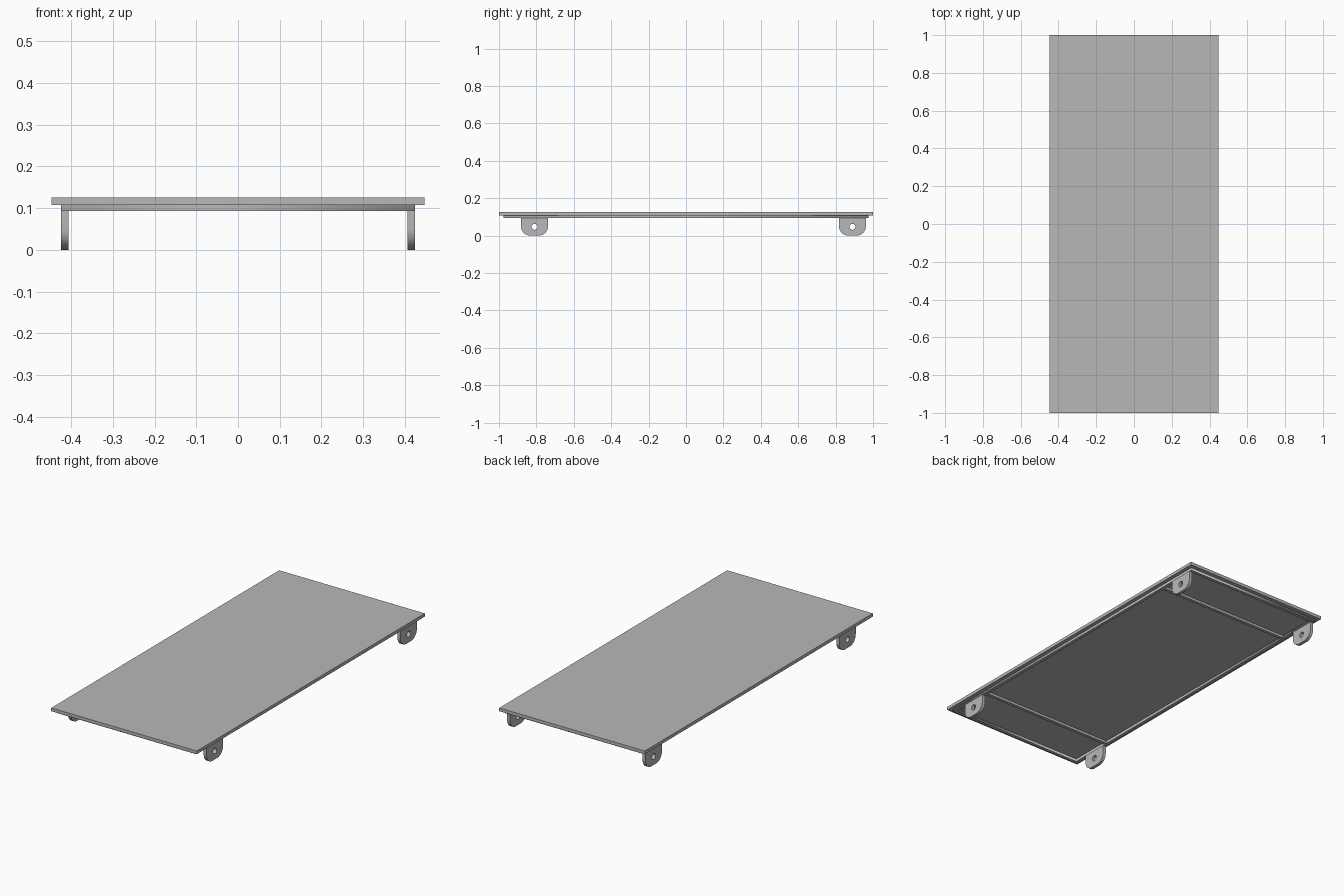
import bpy, bmesh, math
from mathutils import Matrix, Vector

cube = bpy.data.objects.get("Cube")
if cube:
    bpy.data.objects.remove(cube, do_unlink=True)

# Overall dimensions
HALF_W, HALF_L = 0.447, 1.0
RIM_W, RIM_L = 0.425, 0.977
WALL = 0.018
Z_RIM, Z_PLATE, Z_TOP = 0.093, 0.107, 0.125

grey = bpy.data.materials.new("plain grey")
grey.use_nodes = True
grey.diffuse_color = (0.48, 0.48, 0.48, 1)
grey.node_tree.nodes["Principled BSDF"].inputs["Base Color"].default_value = (0.48, 0.48, 0.48, 1)


def add_mesh(name, mesh):
    mesh.materials.clear()
    mesh.materials.append(grey)
    obj = bpy.data.objects.new(name, mesh)
    bpy.context.collection.objects.link(obj)
    return obj


def box(name, low, high):
    low, high = Vector(low), Vector(high)
    bm = bmesh.new()
    bmesh.ops.create_cube(bm, size=1)
    bmesh.ops.scale(bm, vec=high - low, verts=bm.verts)
    bmesh.ops.translate(bm, vec=(low + high) / 2, verts=bm.verts)
    mesh = bpy.data.meshes.new(name)
    bm.to_mesh(mesh)
    bm.free()
    return add_mesh(name, mesh)


def extrusion(name, outlines, thickness, matrix):
    """Solid from a flat outline; further outlines inside it become holes."""
    curve = bpy.data.curves.new(name + " profile", "CURVE")
    curve.dimensions, curve.fill_mode = "2D", "BOTH"
    curve.extrude = thickness / 2
    for points in outlines:
        spline = curve.splines.new("POLY")
        spline.points.add(len(points) - 1)
        for p, (u, v) in zip(spline.points, points):
            p.co = (u, v, 0, 1)
        spline.use_cyclic_u = True
    temp = bpy.data.objects.new(name + " profile", curve)
    bpy.context.collection.objects.link(temp)
    bpy.context.view_layer.update()
    graph = bpy.context.evaluated_depsgraph_get()
    mesh = bpy.data.meshes.new_from_object(temp.evaluated_get(graph))
    bpy.data.objects.remove(temp, do_unlink=True)
    bpy.data.curves.remove(curve)
    bm = bmesh.new()
    bm.from_mesh(mesh)
    bmesh.ops.remove_doubles(bm, verts=bm.verts, dist=1e-5)
    bmesh.ops.transform(bm, matrix=matrix, verts=bm.verts)
    bmesh.ops.recalc_face_normals(bm, faces=bm.faces)
    bm.to_mesh(mesh)
    bm.free()
    return add_mesh(name, mesh)


def rectangle(a, b):
    return [(-a, -b), (a, -b), (a, b), (-a, b)]


def arc(cx, cy, r, start, end, steps):
    angles = [math.radians(start + (end - start) * i / steps) for i in range(steps + 1)]
    return [(cx + r * math.cos(t), cy + r * math.sin(t)) for t in angles]


# Top plate
box("top_plate", (-HALF_W, -HALF_L, Z_PLATE), (HALF_W, HALF_L, Z_TOP))

# Rim under the plate
extrusion("under_rim", [rectangle(RIM_W, RIM_L), rectangle(RIM_W - WALL, RIM_L - WALL)],
          Z_PLATE - Z_RIM, Matrix.Translation((0, 0, (Z_RIM + Z_PLATE) / 2)))

# Cross bars between the side rails
for end, y in (("front", -0.72), ("back", 0.73)):
    box(end + "_cross_bar", (-RIM_W + WALL, y - WALL / 2, Z_RIM),
        (RIM_W - WALL, y + WALL / 2, Z_PLATE))

# Four lugs with rounded lower corners and an axle hole
half, radius = 0.072, 0.05
lug = [(half, Z_RIM), (-half, Z_RIM)]
lug += arc(radius - half, radius, radius, 180, 270, 12)
lug += arc(half - radius, radius, radius, 270, 360, 12)
hole = arc(0, 0.047, 0.016, 0, 345, 23)
upright = Matrix(((0, 0, 1, 0), (1, 0, 0, 0), (0, 1, 0, 0), (0, 0, 0, 1)))
for end, y in (("front", -0.81), ("back", 0.89)):
    for side, sign in (("left", 1), ("right", -1)):
        place = Matrix.Translation((sign * (RIM_W - WALL / 2), y, 0)) @ upright
        obj = extrusion(f"{end}_{side}_lug", [lug, hole], WALL, place)
        bpy.ops.object.select_all(action="DESELECT")
        obj.select_set(True)
        bpy.context.view_layer.objects.active = obj
        bpy.ops.object.shade_smooth_by_angle(angle=math.radians(30))
